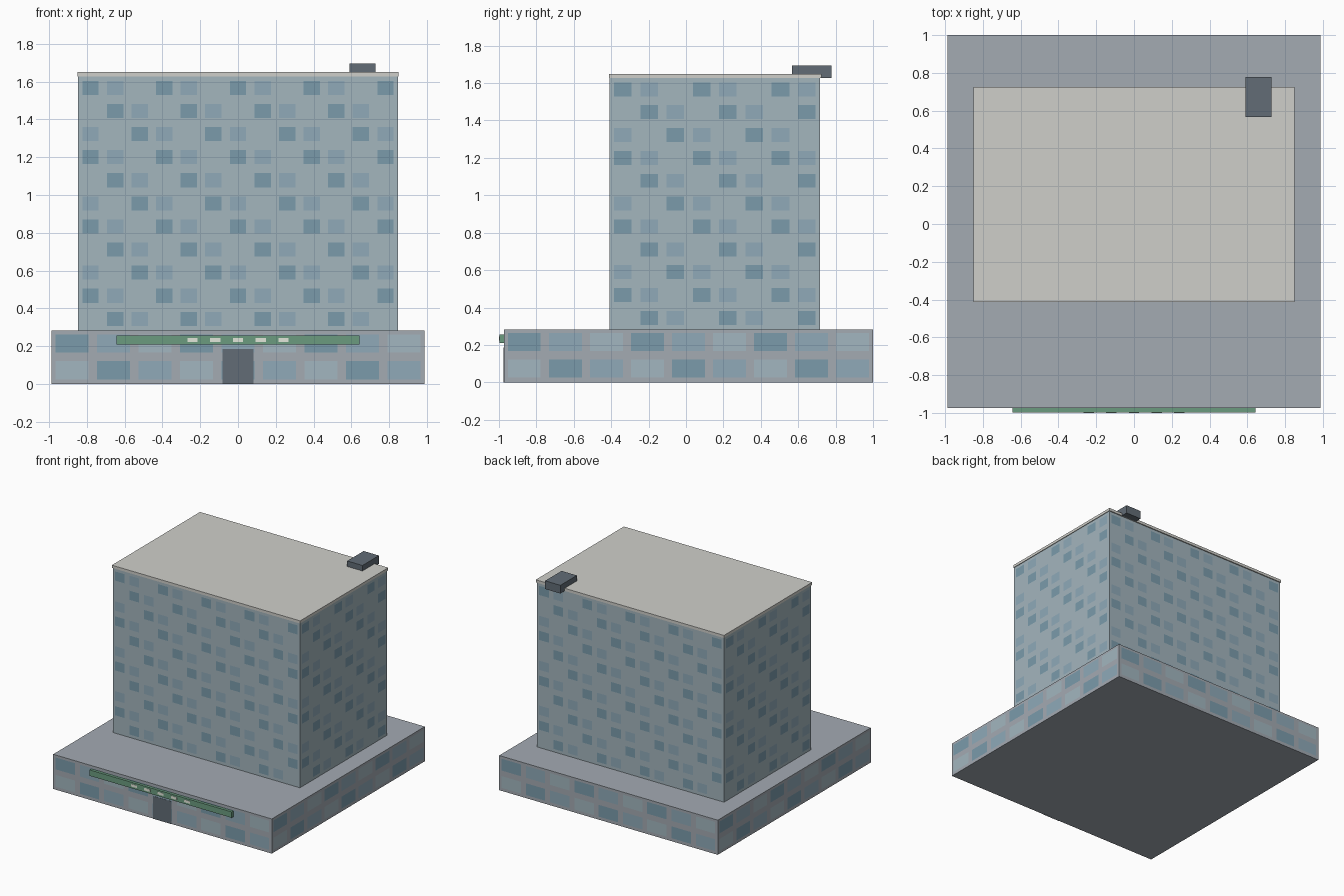
import bpy, bmesh
from mathutils import Vector

if "Cube" in bpy.data.objects:
    bpy.data.objects.remove(bpy.data.objects["Cube"])


def material(name, r, g, b):
    m = bpy.data.materials.new(name)
    m.diffuse_color = [(c / 255) ** 2.2 for c in (r, g, b)] + [1]
    m.use_nodes = True
    m.node_tree.nodes["Principled BSDF"].inputs["Base Color"].default_value = m.diffuse_color
    return m


wall_blue = material("tower_wall", 162, 180, 188)
wall_grey = material("podium_wall", 162, 169, 177)
roof_mat = material("roof", 206, 206, 201)
green = material("sign_green", 106, 154, 126)
charcoal = material("charcoal", 98, 108, 117)
cream = material("cream", 226, 231, 218)
panes = [material("pane_dark", 122, 154, 170),
         material("pane_mid", 142, 168, 183),
         material("pane_light", 161, 181, 190)]


def box(name, lo, hi, mat):
    bm = bmesh.new()
    bmesh.ops.create_cube(bm, size=1)
    for v in bm.verts:
        v.co = [a if c < 0 else b for c, a, b in zip(v.co, lo, hi)]
    return finish(name, bm, [mat])


def finish(name, bm, mats):
    me = bpy.data.meshes.new(name)
    bm.to_mesh(me)
    bm.free()
    for m in mats:
        me.materials.append(m)
    ob = bpy.data.objects.new(name, me)
    bpy.context.collection.objects.link(ob)
    return ob


def windows(name, lo, hi, cols, rows, mu, v0, v1, shades):
    """Window panes on all four walls; shade repeats diagonally every three cells."""
    bm = bmesh.new()
    x0, y0, z0 = lo
    x1, y1, z1 = hi
    e = 0.0015
    up = Vector((0, 0, (z1 - z0) / rows))
    corners = [Vector((x0, y0 - e, z0)), Vector((x1 + e, y0, z0)),
               Vector((x1, y1 + e, z0)), Vector((x0 - e, y1, z0))]
    spans = [Vector((x1 - x0, 0, 0)), Vector((0, y1 - y0, 0)),
             Vector((x0 - x1, 0, 0)), Vector((0, y0 - y1, 0))]
    for side in range(4):
        n = cols[side % 2]
        u = spans[side] / n
        for r in range(rows):
            for c in range(n):
                shade = (c - r) % 3
                if shade >= shades:
                    continue
                o = corners[side] + u * c + up * (rows - 1 - r)
                quad = [(mu, v0), (1 - mu, v0), (1 - mu, v1), (mu, v1)]
                f = bm.faces.new([bm.verts.new(o + u * a + up * b) for a, b in quad])
                f.material_index = shade
    return finish(name, bm, panes[:shades])


# Podium and its windows
p_lo, p_hi = (-0.987, -0.974, 0), (0.987, 1.0, 0.283)
box("podium", p_lo, p_hi, wall_grey)
windows("podium_windows", p_lo, p_hi, (9, 9), 2, 0.1, 0.18, 0.86, 3)

# Tower and its windows
t_lo, t_hi = (-0.845, -0.408, 0.283), (0.845, 0.716, 1.627)
box("tower", t_lo, t_hi, wall_blue)
windows("tower_windows", t_lo, t_hi, (13, 8), 11, 0.165, 0.2, 0.81, 2)

# Roof slab and rooftop unit
box("roof_slab", (-0.85, -0.413, 1.627), (0.85, 0.724, 1.649), roof_mat)
box("rooftop_unit", (0.589, 0.567, 1.627), (0.727, 0.779, 1.694), charcoal)

# Entrance door and fascia board with pale blocks
box("door", (-0.082, -0.977, 0), (0.082, -0.96, 0.185), charcoal)
box("fascia_board", (-0.642, -0.998, 0.209), (0.642, -0.97, 0.257), green)
for i in range(5):
    x = (i - 2) * 0.12
    box(f"fascia_block_{i + 1}", (x - 0.027, -1.0, 0.223), (x + 0.027, -0.99, 0.244), cream)
